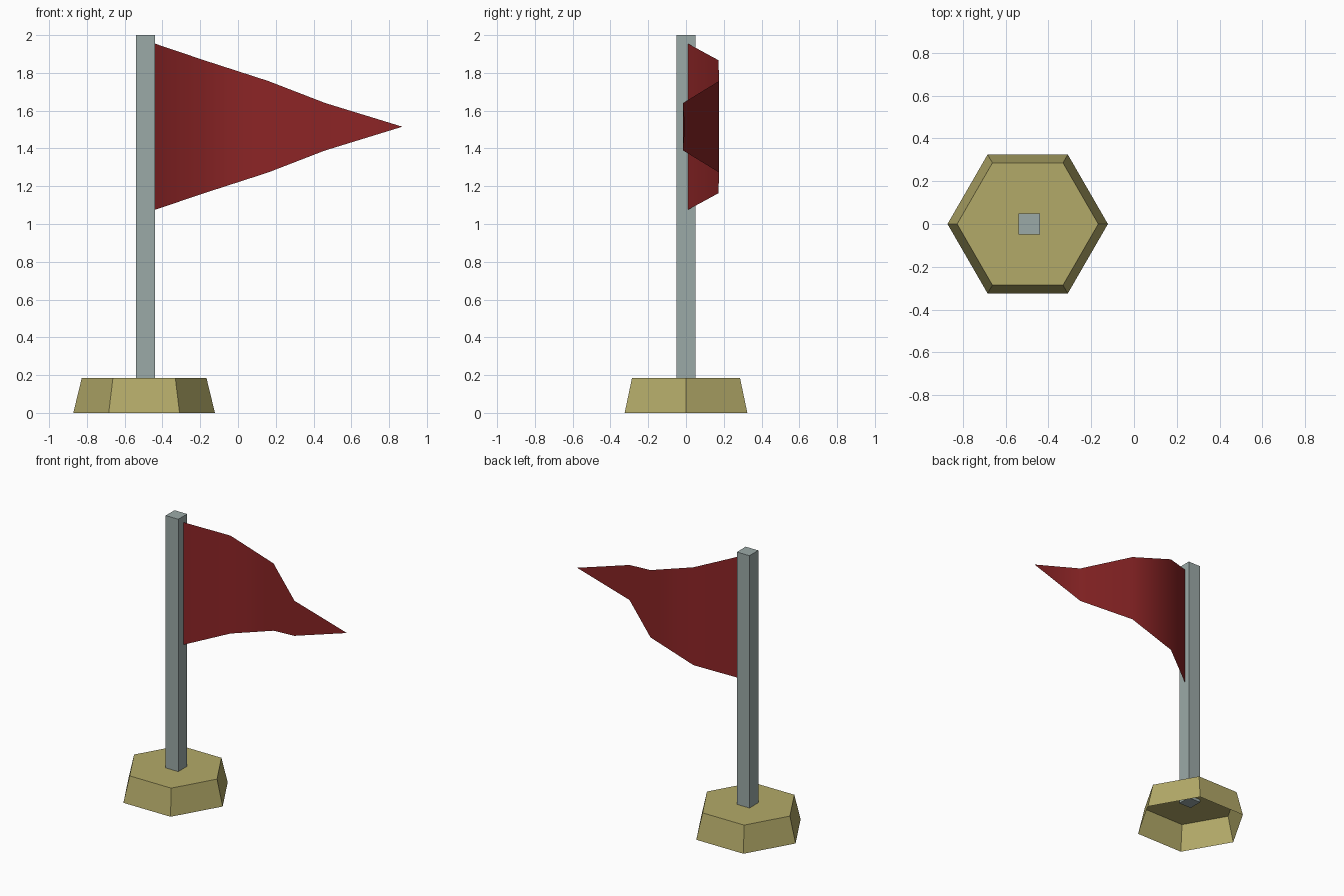
import bpy
import bmesh
from mathutils import Matrix, Vector

cube = bpy.data.objects.get("Cube")
if cube:
    bpy.data.objects.remove(cube, do_unlink=True)


def material(name, colour):
    mat = bpy.data.materials.new(name)
    mat.use_nodes = True
    mat.diffuse_color = (*colour, 1)
    bsdf = next(n for n in mat.node_tree.nodes if n.type == "BSDF_PRINCIPLED")
    bsdf.inputs["Base Color"].default_value = (*colour, 1)
    return mat


def add_object(name, bm, mat, smooth=False):
    mesh = bpy.data.meshes.new(name)
    for face in bm.faces:
        face.smooth = smooth
    bm.to_mesh(mesh)
    bm.free()
    mesh.materials.append(mat)
    obj = bpy.data.objects.new(name, mesh)
    bpy.context.collection.objects.link(obj)
    return obj


sand = material("sand", (0.45, 0.40, 0.14))
grey = material("pale grey", (0.33, 0.40, 0.39))
red = material("deep red", (0.26, 0.018, 0.019))

# Hexagonal base, tapered and open underneath
BASE_HEIGHT = 0.185
bm = bmesh.new()
bmesh.ops.create_cone(bm, cap_ends=True, segments=6, radius1=0.375, radius2=0.33,
                      depth=BASE_HEIGHT,
                      matrix=Matrix.Translation((-0.497, 0, BASE_HEIGHT / 2))
                      @ Matrix.Rotation(1.5707963, 4, "Z"))
# Turn the corners to point along x, whatever the starting angle
corner = max(bm.verts, key=lambda v: v.co.x)
offset = corner.co - Vector((-0.497, 0, 0))
bmesh.ops.rotate(bm, verts=bm.verts, cent=(-0.497, 0, 0),
                 matrix=Matrix.Rotation(-Vector((1, 0)).angle_signed(offset.xy) * -1, 3, "Z"))
bm.normal_update()
bottom = [f for f in bm.faces if f.normal.z < -0.9]
bmesh.ops.delete(bm, geom=bottom, context="FACES_ONLY")
add_object("base", bm, sand)

# Square pole, its foot just under the base top
POLE_FOOT, POLE_TOP = 0.165, 2.0
bm = bmesh.new()
bmesh.ops.create_cube(bm, size=1)
bmesh.ops.scale(bm, verts=bm.verts, vec=(0.1, 0.1, POLE_TOP - POLE_FOOT))
bmesh.ops.translate(bm, verts=bm.verts, vec=(-0.49, 0, (POLE_TOP + POLE_FOOT) / 2))
add_object("pole", bm, grey)

# Waving pennant: x, y and half height of each fold, ending in a point
FLAG_Z = 1.515
folds = [(-0.44, 0.01, 0.44), (-0.18, 0.172, 0.352),
         (0.16, 0.175, 0.242), (0.46, -0.015, 0.126)]
bm = bmesh.new()
pairs = [[bm.verts.new((x, y, FLAG_Z + s * h)) for s in (-1, 1)] for x, y, h in folds]
tip = bm.verts.new((0.87, -0.005, FLAG_Z))
for (low_a, top_a), (low_b, top_b) in zip(pairs, pairs[1:]):
    bm.faces.new((low_a, low_b, top_b, top_a))
bm.faces.new((pairs[-1][0], tip, pairs[-1][1]))
add_object("flag", bm, red, smooth=True)
